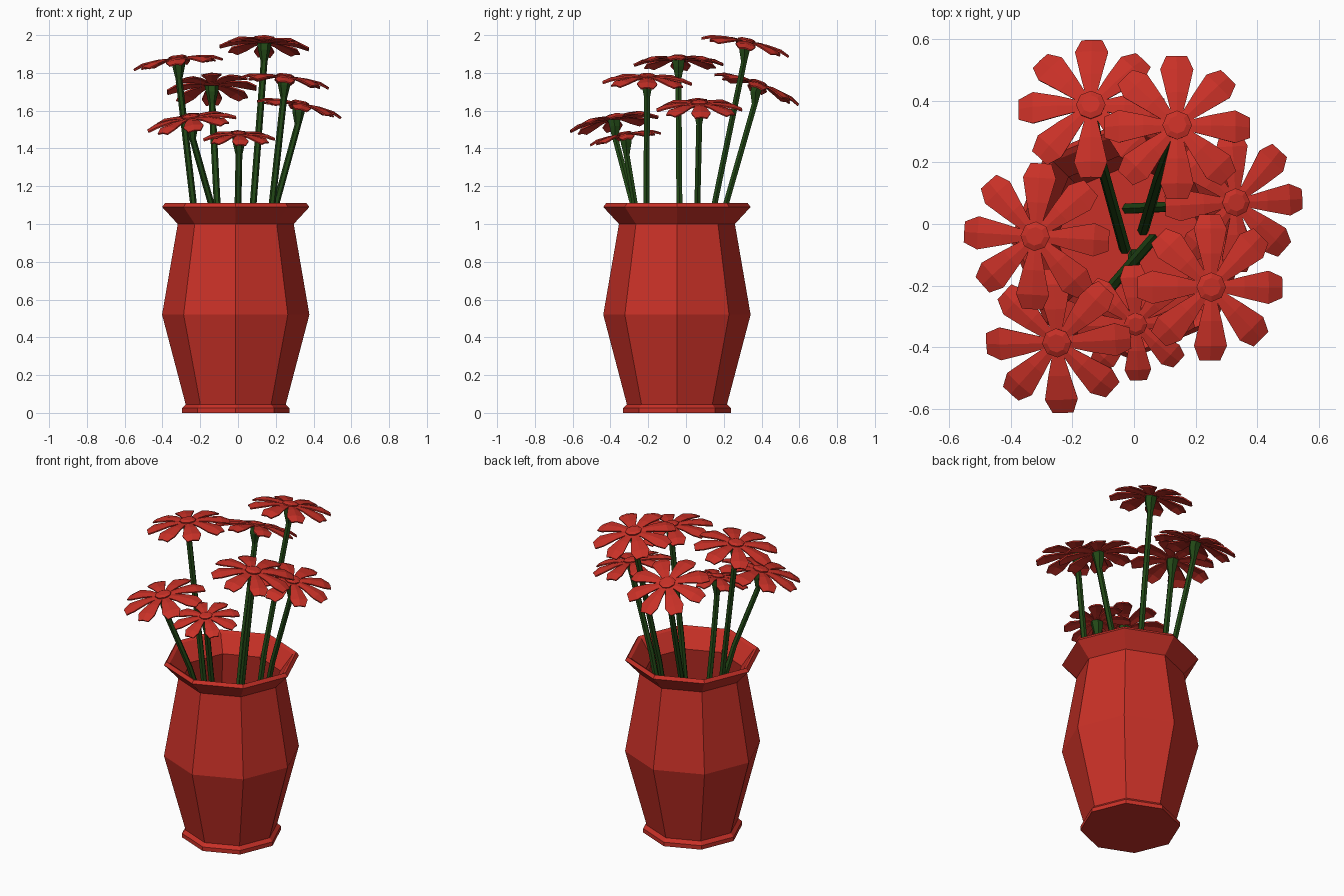
import bpy
import bmesh
from math import cos, sin, pi
from mathutils import Vector, Matrix

old = bpy.data.objects.get("Cube")
if old:
    bpy.data.objects.remove(old, do_unlink=True)


def make_material(name, colour):
    mat = bpy.data.materials.new(name)
    mat.use_nodes = True
    mat.diffuse_color = colour
    mat.node_tree.nodes["Principled BSDF"].inputs["Base Color"].default_value = colour
    return mat


RED = make_material("warm red", (0.58, 0.03, 0.02, 1))
GREEN = make_material("dark green", (0.016, 0.065, 0.008, 1))


def finish(bm, name, mat):
    bmesh.ops.recalc_face_normals(bm, faces=bm.faces)
    mesh = bpy.data.meshes.new(name)
    bm.to_mesh(mesh)
    bm.free()
    mesh.materials.append(mat)
    obj = bpy.data.objects.new(name, mesh)
    bpy.context.collection.objects.link(obj)
    return obj


def loft(bm, rings, sides):
    """Skin a stack of (centre, radius) rings and cap both ends."""
    loops = [[bm.verts.new(Vector(c) + Vector((r * cos(2 * pi * i / sides),
                                               r * sin(2 * pi * i / sides), 0)))
              for i in range(sides)] for c, r in rings]
    for a, b in zip(loops, loops[1:]):
        for i in range(sides):
            j = (i + 1) % sides
            bm.faces.new((a[i], a[j], b[j], b[i]))
    bm.faces.new(loops[0][::-1])
    bm.faces.new(loops[-1])


# Octagonal vase: outer wall up to the rim, then down the inside to the floor
profile = [(0.285, 0), (0.285, 0.025), (0.265, 0.045), (0.39, 0.52),
           (0.307, 1.0), (0.39, 1.09), (0.375, 1.11), (0.355, 1.1),
           (0.283, 1.0), (0.36, 0.52), (0.24, 0.06)]
bm = bmesh.new()
loft(bm, [((-0.012, -0.048, z), r) for r, z in profile], 8)
finish(bm, "vase", RED)

# Petal rows: distance from centre, half width, height
PETAL = [(0.03, 0.016, 0), (0.11, 0.036, 0.002), (0.19, 0.054, -0.008),
         (0.237, 0.034, -0.03)]


def make_flower(name, head, slope, size, neck, root, turn):
    head = Vector(head)
    normal = Vector((-slope[0], -slope[1], 1)).normalized()
    place = (Matrix.Translation(head)
             @ Vector((0, 0, 1)).rotation_difference(normal).to_matrix().to_4x4()
             @ Matrix.Rotation(turn, 4, "Z") @ Matrix.Scale(size / 0.237, 4))

    # Eight arched petals
    bm = bmesh.new()
    for k in range(8):
        spin = Matrix.Rotation(k * pi / 4, 4, "Z")
        rows = [[bm.verts.new(place @ spin @ Vector((r, side * w, z - abs(side) * w * 0.17)))
                 for side in (-1, 0, 1)] for r, w, z in PETAL]
        for a, b in zip(rows, rows[1:]):
            for i in range(2):
                bm.faces.new((a[i], b[i], b[i + 1], a[i + 1]))
    petals = finish(bm, name + "_petals", RED)
    solid = petals.modifiers.new("thickness", "SOLIDIFY")
    solid.thickness = 0.008

    # Raised centre button
    bm = bmesh.new()
    loft(bm, [((0, 0, -0.012), 0.045), ((0, 0, 0.006), 0.048), ((0, 0, 0.014), 0.03)], 8)
    bm.transform(place)
    finish(bm, name + "_centre", RED)

    # Stem bending at the vase mouth and widening into the cup under the petals
    bm = bmesh.new()
    cup = head - normal * 0.012
    low = cup - normal * 0.05 + Vector((0, 0, -0.05))
    loft(bm, [((*root, 0.06), 0.019), ((*neck, 1.1), 0.018),
              (low, 0.018), (cup - normal * 0.035, 0.033), (cup, 0.037)], 6)
    finish(bm, name + "_stem", GREEN)


# Head position, head slope, radius, stem at the mouth, stem root, turn
flowers = {
    "back_right_flower": ((-0.14, 0.385, 1.745), (0.05, -0.36), 0.237, (-0.11, 0.21), (-0.03, -0.08), 0),
    "tall_flower": ((0.14, 0.32, 1.97), (-0.03, -0.21), 0.237, (0.08, 0.15), (0.03, -0.02), 0),
    "left_flower": ((0.33, 0.07, 1.64), (-0.2, 0.0), 0.227, (0.2, 0.06), (-0.02, 0.05), 0.05),
    "front_left_flower": ((0.25, -0.205, 1.782), (-0.12, -0.02), 0.237, (0.18, -0.21), (0.07, -0.2), 0),
    "right_flower": ((-0.32, -0.04, 1.88), (0.12, 0.0), 0.237, (-0.235, -0.035), (-0.12, -0.03), -0.06),
    "front_right_flower": ((-0.25, -0.385, 1.565), (0.15, 0.17), 0.237, (-0.14, -0.28), (0.06, -0.05), 0.05),
    "small_front_flower": ((0.005, -0.325, 1.478), (0.0, 0.17), 0.19, (0.0, -0.27), (0.0, -0.1), 0.05),
}
for name, spec in flowers.items():
    make_flower(name, *spec)
